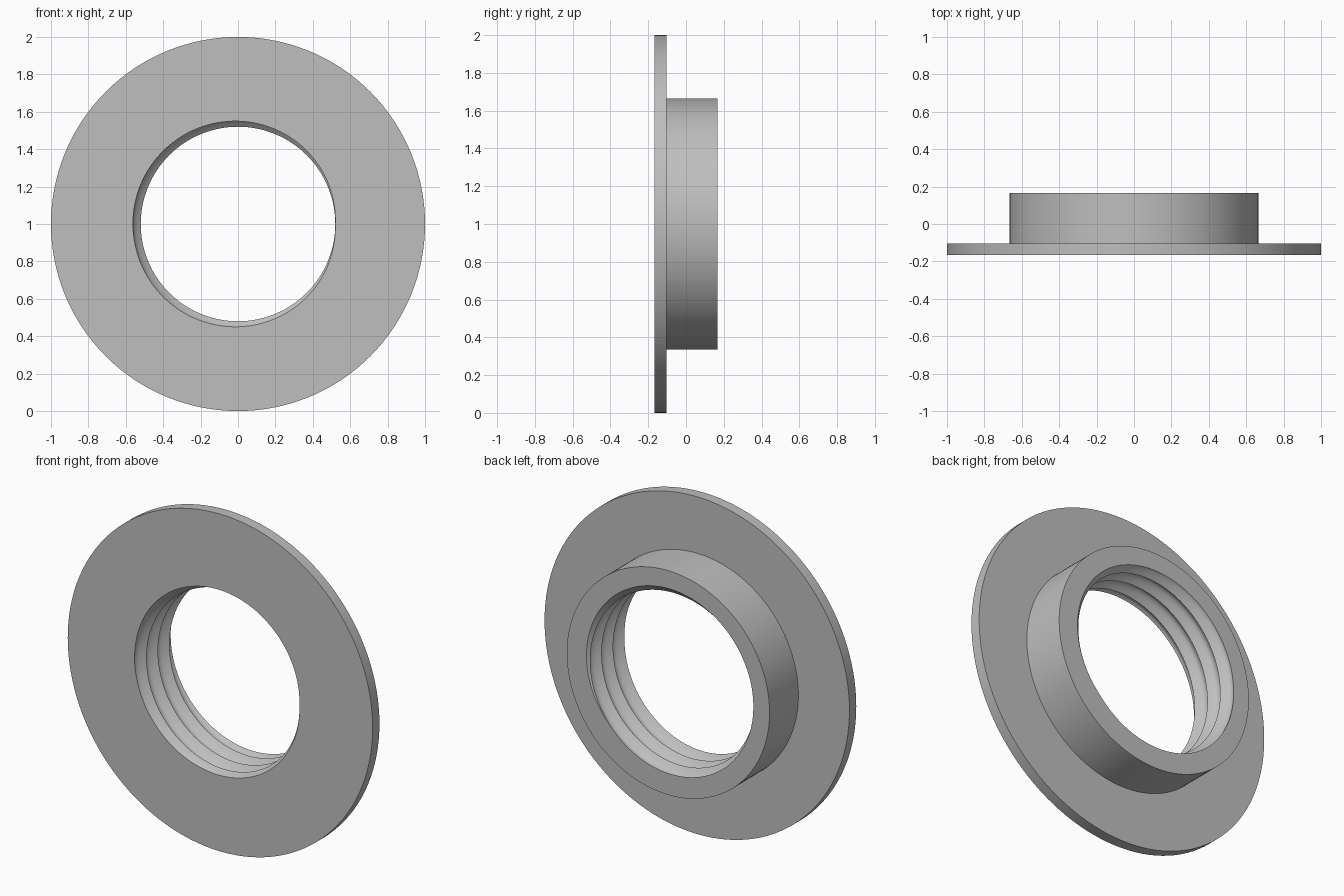
import bpy, bmesh, math
from mathutils import Vector

if "Cube" in bpy.data.objects:
    bpy.data.objects.remove(bpy.data.objects["Cube"], do_unlink=True)

FRONT, STEP, BACK = -0.167, -0.103, 0.167
FLANGE_R, HUB_R, BORE_R, GROOVE = 1.0, 0.665, 0.52, 0.042
PITCH, SEGS, ROWS = 0.107, 128, 12
CENTRE = 1.0

steel = bpy.data.materials.new("grey_metal")
steel.use_nodes = True
colour = (0.52, 0.52, 0.52, 1)
steel.diffuse_color = colour
steel.node_tree.nodes["Principled BSDF"].inputs["Base Color"].default_value = colour

bm = bmesh.new()


def point(radius, angle, y):
    return bm.verts.new((radius * math.cos(angle), y, CENTRE + radius * math.sin(angle)))


def skin(rows, closed):
    count = len(rows[0])
    for a, b in zip(rows, rows[1:]):
        for i in range(count if closed else count - 1):
            k = (i + 1) % count
            bm.faces.new((a[i], a[k], b[k], b[i]))


# Threaded bore: rounded grooves swept along a helix, overlong at both ends
turns = math.ceil((BACK - FRONT) / PITCH) + 1
thread = []
for j in range(-ROWS, turns * ROWS + 1):
    radius = BORE_R + GROOVE * math.sin(math.pi * (j % ROWS) / ROWS)
    thread.append([point(radius, math.tau * i / SEGS,
                         FRONT + PITCH * (j / ROWS - i / SEGS))
                   for i in range(SEGS + 1)])
skin(thread, False)
bmesh.ops.remove_doubles(bm, verts=bm.verts[:], dist=1e-5)

# Trim the thread flush with the two end faces
for y, direction in ((FRONT, -1), (BACK, 1)):
    bmesh.ops.bisect_plane(bm, geom=bm.verts[:] + bm.edges[:] + bm.faces[:],
                           dist=1e-6, plane_co=(0, y, 0),
                           plane_no=(0, direction, 0), clear_outer=True)

# Flange rim, step and hub wall
outline = [(FLANGE_R, FRONT), (FLANGE_R, STEP), (HUB_R, STEP), (HUB_R, BACK)]
skin([[point(r, math.tau * i / SEGS, y) for i in range(SEGS)]
      for r, y in outline], True)

# Flat end faces between the outer circle and the bore
for y, direction in ((FRONT, -1), (BACK, 1)):
    rim = [e for e in bm.edges if e.is_boundary
           and all(abs(v.co.y - y) < 1e-4 for v in e.verts)]
    bmesh.ops.triangle_fill(bm, use_beauty=True, use_dissolve=False,
                            edges=rim, normal=Vector((0, direction, 0)))

# Smooth curved walls, crisp edges
bmesh.ops.recalc_face_normals(bm, faces=bm.faces[:])
for face in bm.faces:
    face.smooth = True
for edge in bm.edges:
    edge.smooth = edge.calc_face_angle(math.pi) < math.radians(30)

mesh = bpy.data.meshes.new("flanged_nut")
bm.to_mesh(mesh)
bm.free()
mesh.materials.append(steel)
nut = bpy.data.objects.new("flanged_nut", mesh)
bpy.context.collection.objects.link(nut)
